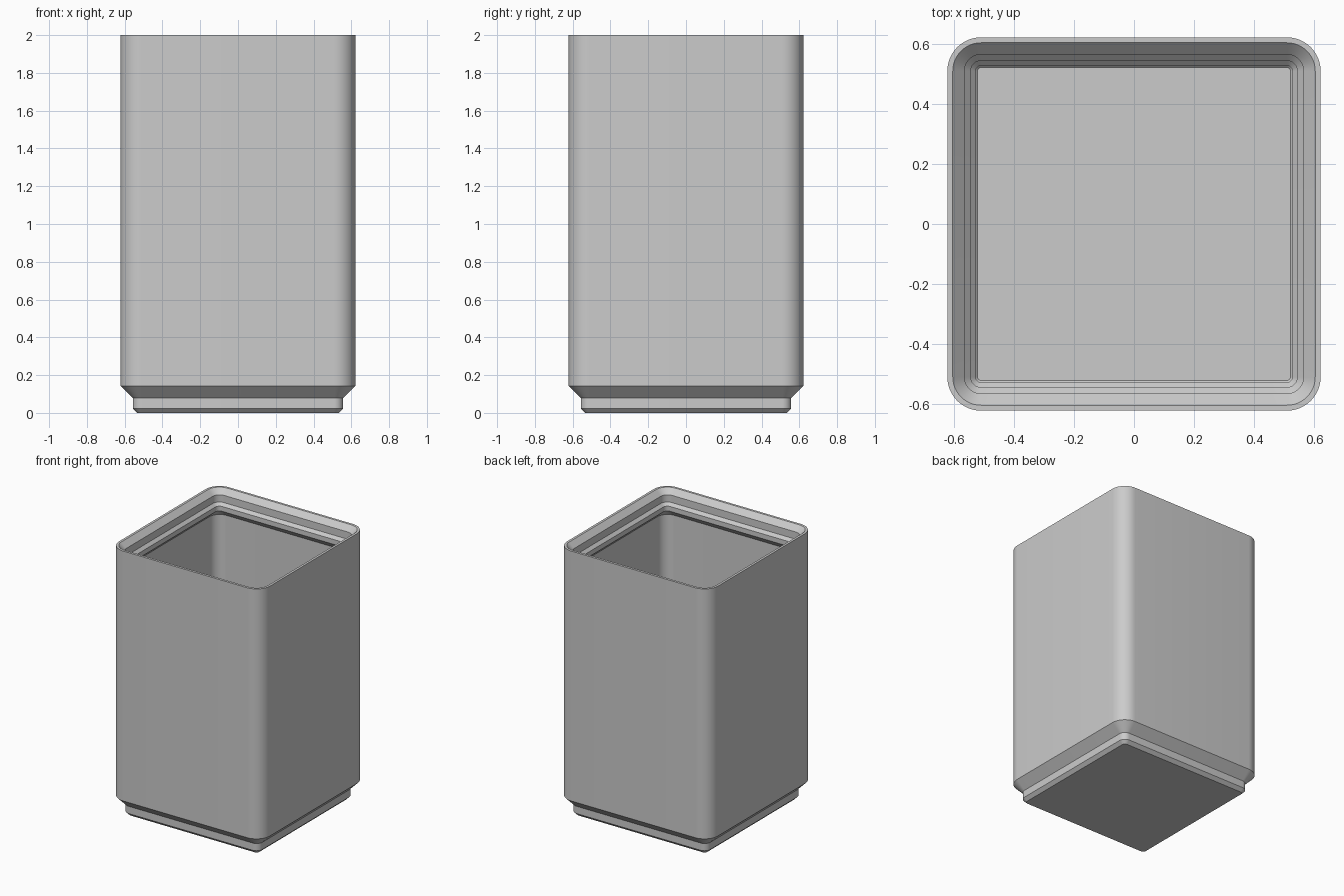
import bpy
import bmesh
import math

cube = bpy.data.objects.get("Cube")
if cube:
    bpy.data.objects.remove(cube, do_unlink=True)

# Working units are scaled so the finished height is 2
HEIGHT = 66.8
SCALE = 2 / HEIGHT
CORE = 17.0          # every corner arc shares this centre
SEGMENTS = 12        # steps per rounded corner
FLOOR = 1.0


def rounded_square(bm, radius, z):
    """Ring of vertices: a square grown outward by the corner radius."""
    ring = []
    for corner in range(4):
        mid = math.radians(45 + 90 * corner)
        cx = math.copysign(CORE, math.cos(mid))
        cy = math.copysign(CORE, math.sin(mid))
        for step in range(SEGMENTS + 1):
            a = math.radians(90) * (corner + step / SEGMENTS)
            x = cx + radius * math.cos(a)
            y = cy + radius * math.sin(a)
            ring.append(bm.verts.new((x * SCALE, y * SCALE, z * SCALE)))
    return ring


def loft(name, profile, material):
    """Closed shell through rounded squares given as (radius, height)."""
    bm = bmesh.new()
    rings = [rounded_square(bm, r, z) for r, z in profile]
    for low, high in zip(rings, rings[1:]):
        n = len(low)
        for i in range(n):
            j = (i + 1) % n
            bm.faces.new((low[i], low[j], high[j], high[i]))
    bm.faces.new(list(reversed(rings[0])))
    bm.faces.new(rings[-1])
    mesh = bpy.data.meshes.new(name)
    bm.to_mesh(mesh)
    bm.free()
    mesh.materials.append(material)
    obj = bpy.data.objects.new(name, mesh)
    bpy.context.collection.objects.link(obj)
    bpy.ops.object.select_all(action="DESELECT")
    obj.select_set(True)
    bpy.context.view_layer.objects.active = obj
    bpy.ops.object.shade_smooth_by_angle(angle=math.radians(30))
    return obj


grey = bpy.data.materials.new("light grey")
grey.use_nodes = True
grey.diffuse_color = (0.6, 0.6, 0.6, 1)
grey.node_tree.nodes["Principled BSDF"].inputs["Base Color"].default_value = (0.6, 0.6, 0.6, 1)

# Stepped foot and outer wall
outside = [(0.8, 0), (1.6, 0.8), (1.6, 2.6), (3.75, 4.75), (3.75, HEIGHT)]

# Stacking rim, stepping inward going down, then undercut back to the wall
rim = [(3.15, HEIGHT), (1.85, HEIGHT - 1.3), (1.85, HEIGHT - 3.1),
       (1.15, HEIGHT - 3.8), (1.15, HEIGHT - 5), (2.75, HEIGHT - 6.6)]

# Inner wall, hollow foot and floor
inside = [(2.75, 5.16), (0.6, 3.01), (0.6, FLOOR + 0.21), (0.39, FLOOR)]

loft("storage_bin", outside + rim + inside, grey)
